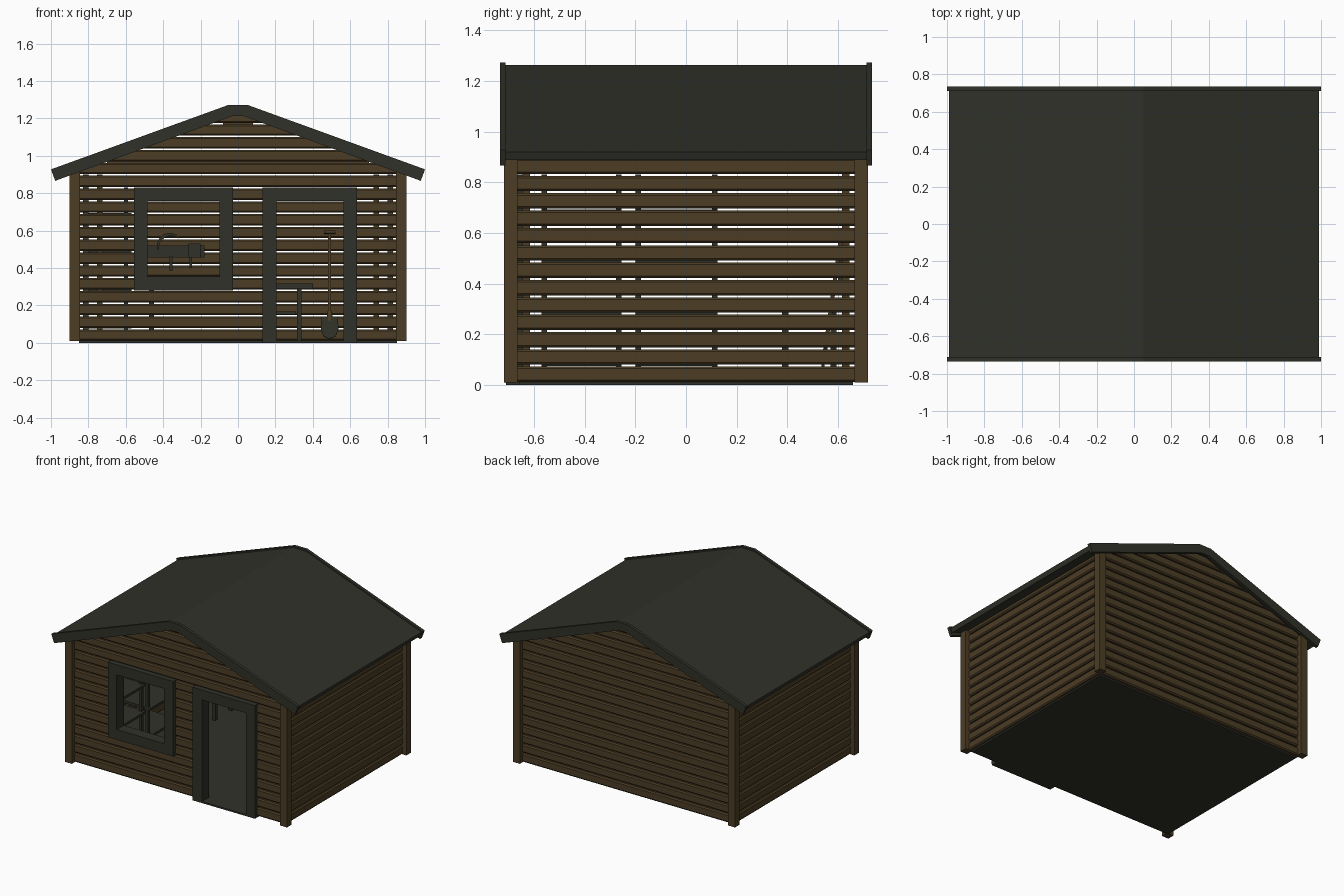
import bpy, bmesh, math
from mathutils import Vector

if "Cube" in bpy.data.objects:
    bpy.data.objects.remove(bpy.data.objects["Cube"], do_unlink=True)


def material(name, rgb):
    m = bpy.data.materials.new(name)
    m.use_nodes = True
    m.diffuse_color = (*rgb, 1)
    m.node_tree.nodes["Principled BSDF"].inputs["Base Color"].default_value = (*rgb, 1)
    return m


WOOD = material("brown wood", (0.072, 0.047, 0.0185))
DARK = material("dark grey", (0.0295, 0.031, 0.022))


def finish(name, bm, mat):
    bmesh.ops.recalc_face_normals(bm, faces=bm.faces)
    me = bpy.data.meshes.new(name)
    bm.to_mesh(me)
    bm.free()
    me.materials.append(mat)
    ob = bpy.data.objects.new(name, me)
    bpy.context.collection.objects.link(ob)
    return ob


def add_box(bm, x, y, z):
    """Add a box given by (low, high) pairs."""
    v = bmesh.ops.create_cube(bm, size=1)["verts"]
    for p in v:
        p.co = Vector([(a + b) / 2 + c * (b - a) for (a, b), c in zip((x, y, z), p.co)])


def boxes(name, mat, *specs):
    bm = bmesh.new()
    for s in specs:
        add_box(bm, *s)
    return finish(name, bm, mat)


def loft(bm, ring_a, ring_b):
    """Close a solid between two matching rings of points."""
    a = [bm.verts.new(p) for p in ring_a]
    b = [bm.verts.new(p) for p in ring_b]
    bm.faces.new(a)
    bm.faces.new(b[::-1])
    for i in range(len(a)):
        j = (i + 1) % len(a)
        bm.faces.new((a[j], a[i], b[i], b[j]))


# Board layout shared by all walls
PITCH, FIRST, GAP = 0.0685, 0.007, 0.008
SLOPE, RIDGE = 0.363, 0.05
THICK, CHAMFER = 0.04, 0.008


def row_span(i):
    return FIRST + i * PITCH + GAP / 2, FIRST + (i + 1) * PITCH - GAP / 2


def section(z0, z1):
    """Chamfered board cross-section as (depth, height)."""
    t, c = THICK / 2, CHAMFER
    half = [(t, z0 + c), (t, z1 - c), (t - c, z1)]
    return [(t - c, z0)] + half + [(c - t, z1), (-t, z1 - c), (-t, z0 + c), (c - t, z0)]


def roof_clip(x, z):
    limit = RIDGE + (1.24 - z) / SLOPE
    return max(-limit, min(limit, x))


def gable_wall(name, y, door=None, window=None):
    bm = bmesh.new()
    for i in range(18):
        z0, z1 = row_span(i)
        cuts = []
        if window and 5 <= i <= 10:
            cuts.append(window)
        if door and i <= 10:
            cuts.append(door)
        edges = [-0.86] + [e for c in cuts for e in c] + [0.86]
        for a, b in zip(edges[::2], edges[1::2]):
            ring = section(z0, z1)
            loft(bm, [(roof_clip(a, z), y + d, z) for d, z in ring],
                 [(roof_clip(b, z), y + d, z) for d, z in ring])
    return finish(name, bm, WOOD)


def side_wall(name, x):
    bm = bmesh.new()
    for i in range(14):
        z0, z1 = row_span(i)
        ring = section(z0, min(z1, 0.935))
        loft(bm, [(x + d, -0.67, z) for d, z in ring], [(x + d, 0.67, z) for d, z in ring])
    return finish(name, bm, WOOD)


gable_wall("front_wall", -0.665, door=(0.2, 0.57), window=(-0.49, -0.1))
gable_wall("back_wall", 0.665)
side_wall("left_wall", 0.85)
side_wall("right_wall", -0.85)

# Corner posts and inner wall battens
for sx, side in ((1, "left"), (-1, "right")):
    for sy, end in ((-1, "front"), (1, "back")):
        def span(s, a, b):
            return tuple(sorted((s * a, s * b)))
        boxes(f"{end}_{side}_corner_post", WOOD,
              (span(sx, 0.845, 0.9), span(sy, 0.665, 0.718), (0.01, 0.92)))
        boxes(f"{end}_{side}_batten", WOOD,
              (span(sx, 0.8, 0.83), span(sy, 0.615, 0.645), (0.012, 0.9)),
              (span(sx, 0.725, 0.755), span(sy, 0.625, 0.645), (0.012, 0.9)))


# Roof sheet and end boards
def gable_strip(name, outer, inner, y0, y1):
    pts = outer + [(-x, z) for x, z in outer[::-1]]
    pts += [(-x, z) for x, z in inner] + inner[::-1]
    # one quad strip per slope keeps the profile clean
    bm = bmesh.new()
    loft(bm, [(x, y0, z) for x, z in pts], [(x, y1, z) for x, z in pts])
    return finish(name, bm, DARK)


gable_strip("roof", [(0.99, 0.92), (0.05, 1.262)], [(0.978, 0.888), (0.045, 1.227)], -0.715, 0.715)
for y, end in ((-0.735, "front"), (0.712, "back")):
    gable_strip(f"{end}_barge_board", [(1.0, 0.927), (0.05, 1.272)],
                [(0.977, 0.866), (0.03, 1.212)], y, y + 0.023)
boxes("ridge_beam", WOOD, ((-0.08, 0.08), (-0.64, 0.64), (1.14, 1.215)))
boxes("tie_beam", WOOD, ((-0.7, 0.7), (-0.02, 0.02), (0.94, 0.99)))

# Floor and threshold
boxes("floor", DARK, ((-0.85, 0.85), (-0.66, 0.66), (0, 0.012)))
boxes("threshold", DARK, ((0.13, 0.635), (-0.71, -0.63), (0, 0.012)))

# Window and door frames
FY = (-0.712, -0.63)
boxes("window_frame", DARK,
      ((-0.555, -0.485), FY, (0.28, 0.83)), ((-0.1, -0.027), FY, (0.28, 0.83)),
      ((-0.485, -0.1), FY, (0.28, 0.355)), ((-0.485, -0.1), FY, (0.757, 0.83)))
boxes("door_frame", DARK,
      ((0.13, 0.205), FY, (0.008, 0.83)), ((0.565, 0.635), FY, (0.008, 0.83)),
      ((0.205, 0.565), FY, (0.757, 0.83)))

# Shelving along the right wall
for name, y0, y1 in (("front_shelves", -0.57, -0.255), ("back_shelves", -0.2, 0.125)):
    parts = [((x, x + 0.022), (y, y + 0.022), (0.012, 0.83))
             for x in (-0.825, -0.61) for y in (y0, y1 - 0.022)]
    parts += [((-0.825, -0.57), (y0, y1), (z, z + 0.018)) for z in (0.075, 0.275, 0.475, 0.675)]
    boxes(name, DARK, *parts)

# Workbench by the back wall
bench = [((-0.5, 0.4), (0.31, 0.62), (0.288, 0.318)), ((-0.45, 0.31), (0.42, 0.57), (0.15, 0.168))]
bench += [((x, x + 0.025), (y, y + 0.025), (0.012, 0.29)) for x in (-0.475, 0.315) for y in (0.38, 0.57)]
boxes("workbench", DARK, *bench)

# Tool rack with pegs, block and sickle
boxes("tool_rack", DARK,
      ((-0.49, -0.18), (0.615, 0.645), (0.455, 0.52)),
      ((-0.265, -0.2), (0.59, 0.615), (0.455, 0.53)),
      ((-0.365, -0.35), (0.6, 0.615), (0.385, 0.46)),
      ((-0.26, -0.245), (0.6, 0.615), (0.4, 0.46)))
bm = bmesh.new()
rings = []
for k in range(9):
    t = math.radians(40 + 20 * k)
    w = 0.008 + 0.01 * math.sin(math.pi * k / 8)
    rings.append([(-0.365 + r * math.cos(t), y, 0.52 + r * math.sin(t))
                  for r, y in ((0.068, 0.6), (0.068, 0.61), (0.068 - w, 0.61), (0.068 - w, 0.6))])
for a, b in zip(rings, rings[1:]):
    loft(bm, a, b)
finish("sickle", bm, DARK)

# Spade leaning on the back wall
bm = bmesh.new()
add_box(bm, (0.482, 0.498), (-0.008, 0.008), (0.12, 0.6))
add_box(bm, (0.46, 0.52), (-0.01, 0.01), (0.59, 0.605))
handle = finish("spade_handle", bm, WOOD)
bm = bmesh.new()
outline = [(0.0, 0.02), (0.033, 0.035), (0.047, 0.075), (0.044, 0.14), (0.015, 0.14), (0.012, 0.17)]
outline += [(-x, z) for x, z in outline[:0:-1]]
loft(bm, [(0.49 + x, -0.006, z) for x, z in outline], [(0.49 + x, 0.006, z) for x, z in outline])
blade = finish("spade_blade", bm, DARK)
for ob in (handle, blade):
    ob.location.y = 0.53
    ob.rotation_euler.x = math.radians(-8)
